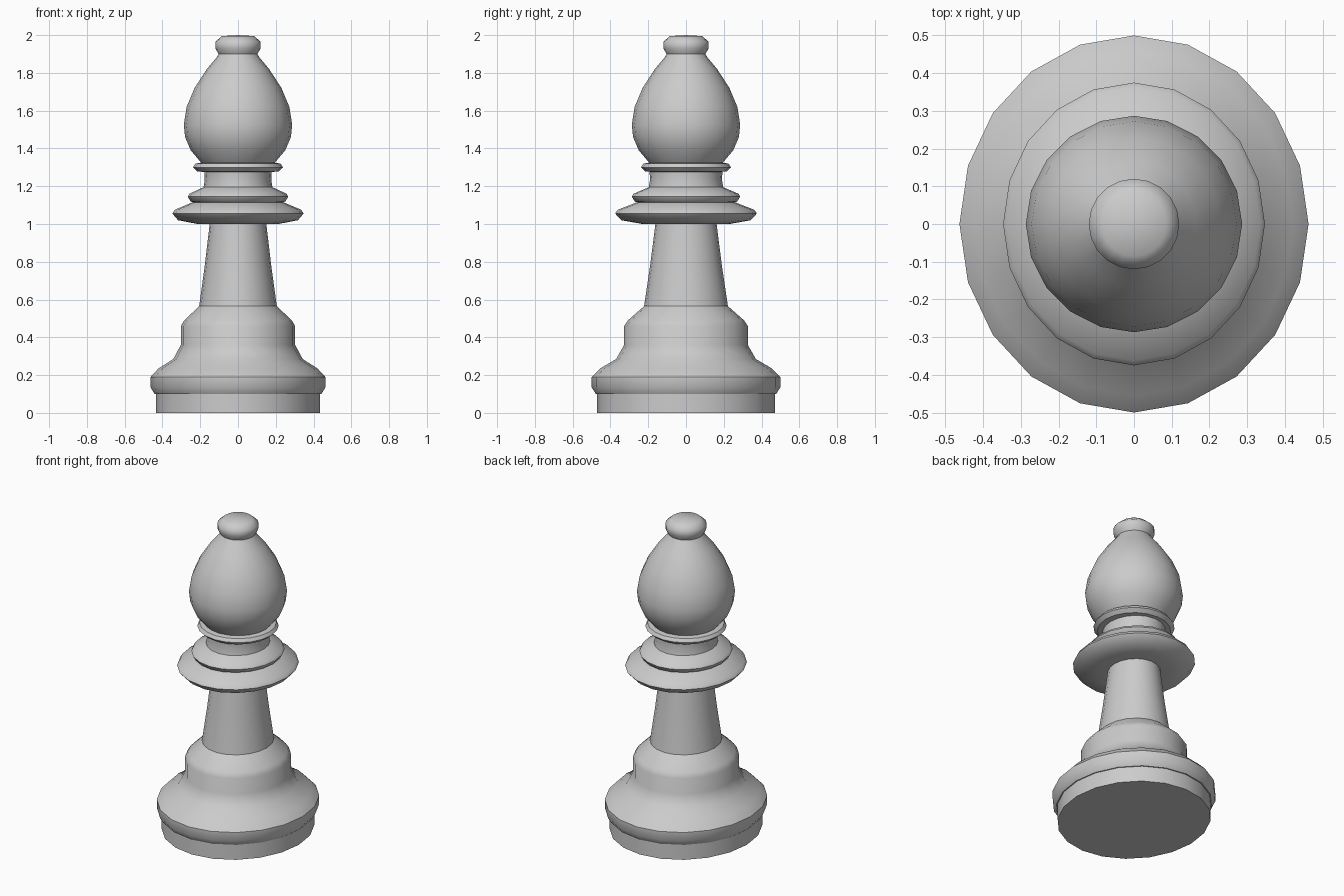
import bpy, bmesh, math

if "Cube" in bpy.data.objects:
    bpy.data.objects.remove(bpy.data.objects["Cube"])

SIDES = 20


def lathe(name, profile, x_scale=1.0, angle=40):
    """Revolve (radius, z) points round z; a zero radius closes to a pole."""
    bm = bmesh.new()
    rings = []
    for r, z in profile:
        if r == 0:
            rings.append([bm.verts.new((0, 0, z))] * SIDES)
        else:
            rings.append([bm.verts.new((r * x_scale * math.sin(2 * math.pi * i / SIDES),
                                        r * math.cos(2 * math.pi * i / SIDES), z))
                          for i in range(SIDES)])
    for a, b in zip(rings, rings[1:]):
        for i in range(SIDES):
            j = (i + 1) % SIDES
            quad = list(dict.fromkeys((a[i], b[i], b[j], a[j])))
            bm.faces.new(quad)
    bmesh.ops.recalc_face_normals(bm, faces=bm.faces)
    # open shells: make sure the sides face outwards
    if sum(f.normal.dot(f.calc_center_median()) * f.calc_area() for f in bm.faces
           if abs(f.normal.z) < 0.9) < 0:
        bmesh.ops.reverse_faces(bm, faces=bm.faces)
    mesh = bpy.data.meshes.new(name)
    bm.to_mesh(mesh)
    bm.free()
    ob = bpy.data.objects.new(name, mesh)
    bpy.context.collection.objects.link(ob)
    bpy.ops.object.select_all(action='DESELECT')
    ob.select_set(True)
    bpy.context.view_layer.objects.active = ob
    bpy.ops.object.shade_smooth_by_angle(angle=math.radians(angle))
    return ob


OVAL = 0.926  # lower half is slightly narrower in x

# Stepped foot
lathe("base", [(0, 0), (0.47, 0), (0.47, 0.10), (0.477, 0.10), (0.50, 0.135),
               (0.50, 0.19), (0.455, 0.235), (0.37, 0.285), (0.327, 0.36),
               (0.327, 0.46), (0.307, 0.49), (0.222, 0.565)], OVAL)

# Tapered stem
lathe("stem", [(0.222, 0.565), (0.19, 0.78), (0.162, 1.0)], OVAL)

# Wide collar with a smaller step above
lathe("collar", [(0.162, 1.0), (0.23, 1.0), (0.343, 1.02), (0.375, 1.055),
                 (0.362, 1.075), (0.26, 1.115), (0.272, 1.12), (0.287, 1.145),
                 (0.278, 1.16), (0.197, 1.195)], OVAL)

# Neck
lathe("neck", [(0.197, 1.195), (0.19, 1.235), (0.193, 1.275)], OVAL)

# Thin ring under the head
lathe("neck_ring", [(0.17, 1.275), (0.215, 1.278), (0.238, 1.30),
                    (0.225, 1.32), (0.195, 1.325)])

# Teardrop head
lathe("head", [(0.195, 1.325), (0.25, 1.39), (0.28, 1.46), (0.287, 1.525),
               (0.272, 1.62), (0.23, 1.72), (0.165, 1.82), (0.115, 1.88),
               (0.103, 1.90)], angle=60)

# Rounded finial
lathe("finial", [(0.103, 1.90), (0.12, 1.93), (0.12, 1.965), (0.085, 1.995),
                 (0, 2.0)], angle=60)
